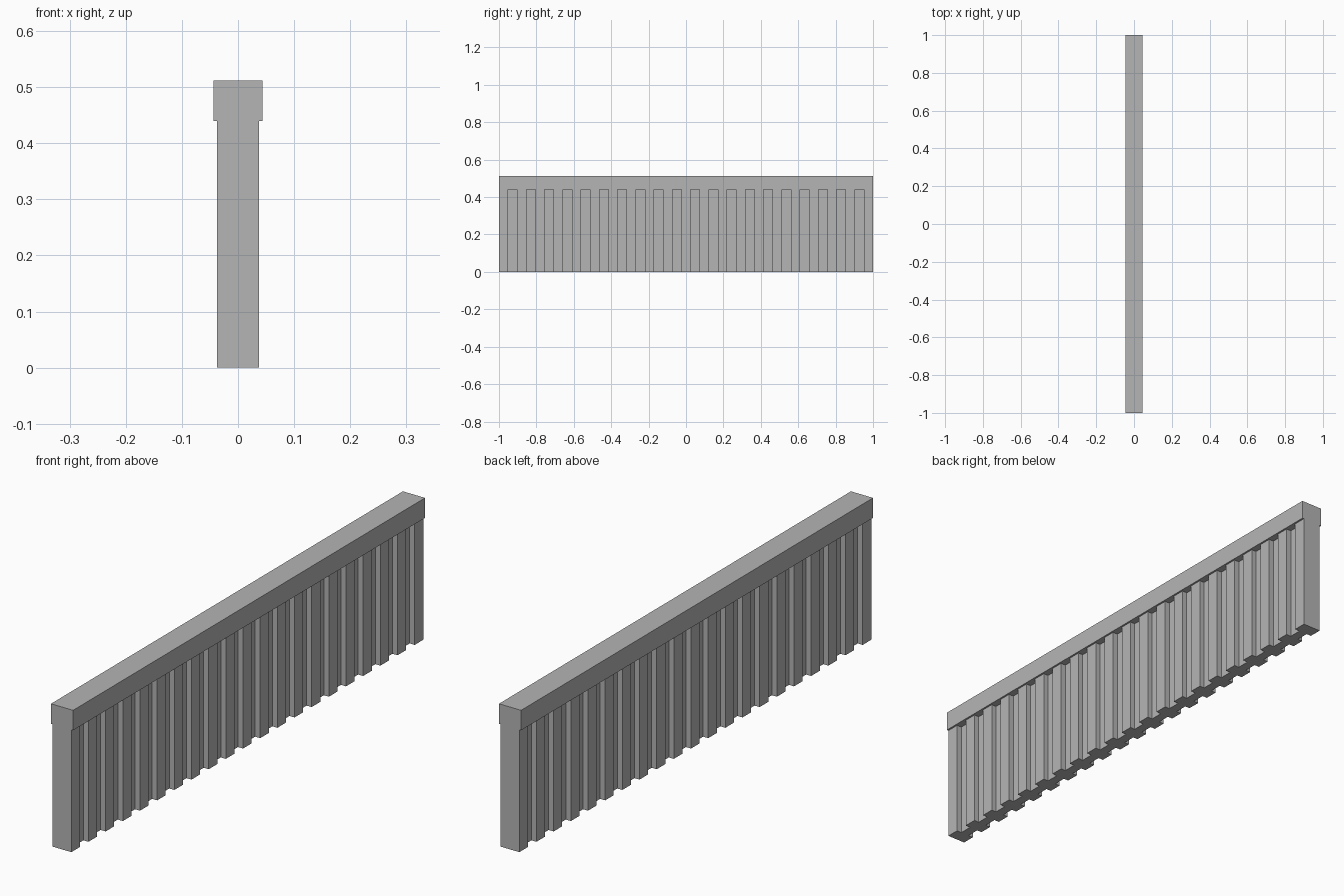
import bpy
import bmesh

default = bpy.data.objects.get("Cube")
if default:
    bpy.data.objects.remove(default, do_unlink=True)

LENGTH = 2.0
HEIGHT = 0.512
CAP_BASE = 0.44
CAP_HALF = 0.044
RIB_HALF = 0.037
CORE_HALF = 0.017
SEGMENTS = 41  # ribs and grooves alternate, a rib at each end

grey = bpy.data.materials.new("plain grey")
grey.use_nodes = True
colour = (0.46, 0.46, 0.46, 1.0)
grey.diffuse_color = colour
grey.node_tree.nodes["Principled BSDF"].inputs["Base Color"].default_value = colour


def extruded_outline(name, outline, bottom, top):
    """Raise a flat outline into a solid prism."""
    bm = bmesh.new()
    face = bm.faces.new([bm.verts.new((x, y, bottom)) for x, y in outline])
    raised = bmesh.ops.extrude_face_region(bm, geom=[face], use_keep_orig=True)
    verts = [g for g in raised["geom"] if isinstance(g, bmesh.types.BMVert)]
    bmesh.ops.translate(bm, verts=verts, vec=(0, 0, top - bottom))
    bmesh.ops.recalc_face_normals(bm, faces=bm.faces)
    mesh = bpy.data.meshes.new(name)
    bm.to_mesh(mesh)
    bm.free()
    mesh.materials.append(grey)
    obj = bpy.data.objects.new(name, mesh)
    bpy.context.collection.objects.link(obj)
    return obj


# Wall panel with matching square grooves on both sides
step = LENGTH / SEGMENTS
side = []
for i in range(SEGMENTS):
    half = CORE_HALF if i % 2 else RIB_HALF
    y = -LENGTH / 2 + i * step
    side += [(half, y), (half, y + step)]
mirrored = [(-x, y) for x, y in reversed(side)]
extruded_outline("ribbed_wall", side + mirrored, 0, CAP_BASE)

# Overhanging rail along the top
end = LENGTH / 2
rail = [(-CAP_HALF, -end), (CAP_HALF, -end), (CAP_HALF, end), (-CAP_HALF, end)]
extruded_outline("top_rail", rail, CAP_BASE, HEIGHT)
